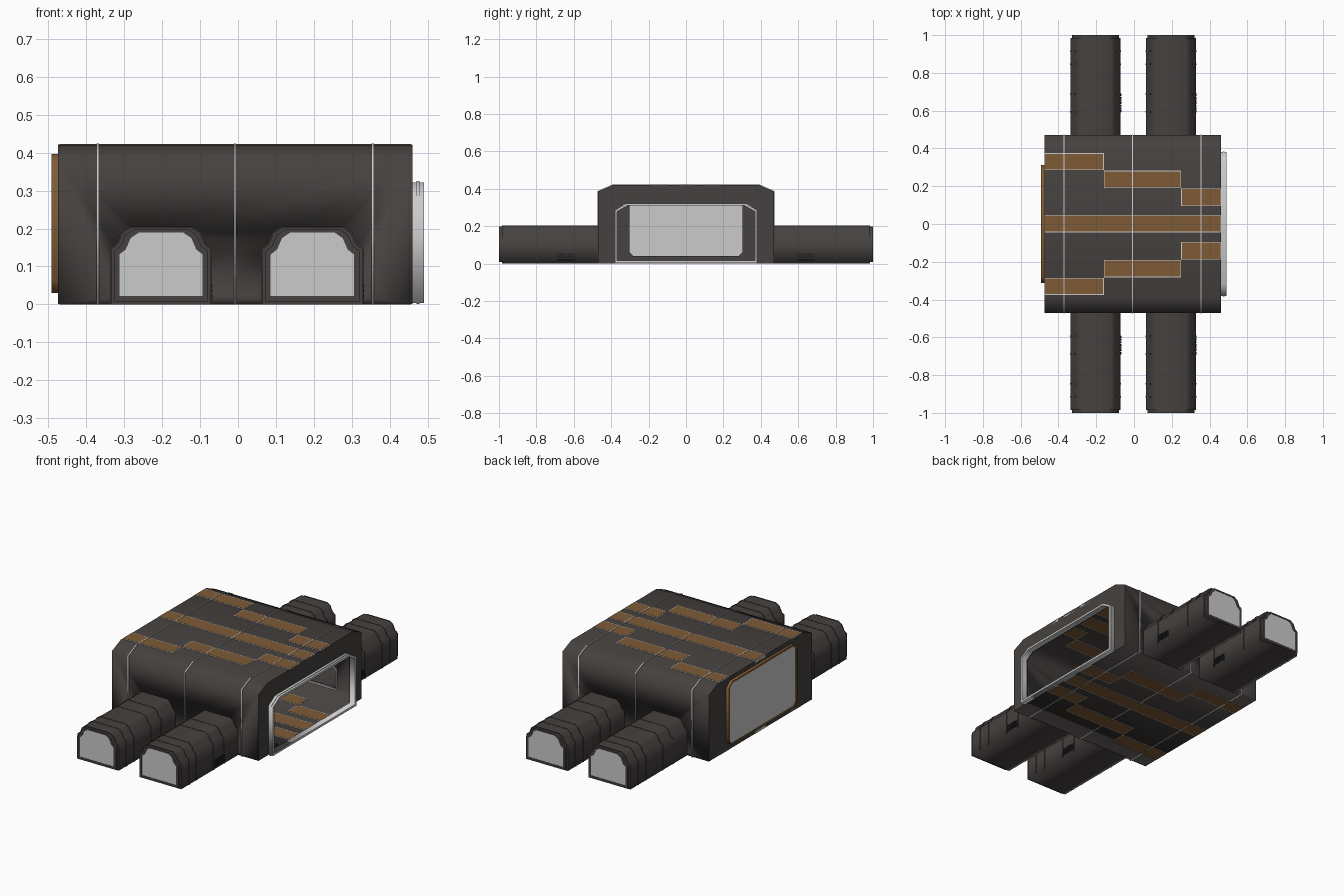
import bpy, bmesh, math

if "Cube" in bpy.data.objects:
    bpy.data.objects.remove(bpy.data.objects["Cube"])


def material(name, rgb):
    m = bpy.data.materials.new(name)
    m.diffuse_color = (*rgb, 1)
    m.use_nodes = True
    m.node_tree.nodes["Principled BSDF"].inputs["Base Color"].default_value = m.diffuse_color
    return m


DARK = material("dark_metal", (0.06, 0.053, 0.05))
ORANGE = material("orange_inlay", (0.21, 0.105, 0.037))
BLACK = material("black_vent", (0.015, 0.015, 0.015))


def mesh_object(name, bm, mat):
    bmesh.ops.remove_doubles(bm, verts=bm.verts, dist=1e-5)
    bmesh.ops.recalc_face_normals(bm, faces=bm.faces)
    me = bpy.data.meshes.new(name)
    bm.to_mesh(me)
    bm.free()
    if mat:
        me.materials.append(mat)
    ob = bpy.data.objects.new(name, me)
    bpy.context.collection.objects.link(ob)
    return ob


def prism(name, loops, a, b, axis, mat=None):
    """Extrude an outline (with optional hole outlines) from a to b along x or y."""
    cu = bpy.data.curves.new(name, 'CURVE')
    cu.dimensions = '2D'
    cu.fill_mode = 'BOTH'
    cu.extrude = abs(b - a) / 2
    for pts in loops:
        s = cu.splines.new('POLY')
        s.points.add(len(pts) - 1)
        for p, (u, v) in zip(s.points, pts):
            p.co = (u, v, 0, 1)
        s.use_cyclic_u = True
    tmp = bpy.data.objects.new(name + "_curve", cu)
    bpy.context.collection.objects.link(tmp)
    dg = bpy.context.evaluated_depsgraph_get()
    me = bpy.data.meshes.new_from_object(tmp.evaluated_get(dg))
    bpy.data.objects.remove(tmp)
    bm = bmesh.new()
    bm.from_mesh(me)
    ob = mesh_object(name, bm, mat)
    mid = (a + b) / 2
    if axis == 'x':
        ob.rotation_euler = (math.pi / 2, 0, math.pi / 2)
        ob.location.x = mid
    else:
        ob.rotation_euler = (math.pi / 2, 0, 0)
        ob.location.y = mid
    return ob


def boxes(name, items, mat=None):
    """Several boxes (x0, x1, y0, y1, z0, z1) in one object."""
    bm = bmesh.new()
    for x0, x1, y0, y1, z0, z1 in items:
        vs = bmesh.ops.create_cube(bm, size=1)['verts']
        for v in vs:
            v.co = (x1 if v.co.x > 0 else x0, y1 if v.co.y > 0 else y0, z1 if v.co.z > 0 else z0)
    return mesh_object(name, bm, mat)


def mirrored(half, c=0):
    return [(c + u, v) for u, v in half] + [(c - u, v) for u, v in reversed(half)]


def body_outline(d=0.0, bottom=0.002):
    return mirrored([(.47 + d, bottom), (.47 + d, .385 + d * .5), (.39 + d * .5, .42 + d)])


def door_outline(d=0.0):
    return mirrored([(.38 - d, .004 + d), (.38 - d, .285 - d * .5), (.32 - d * .5, .322 - d)])


def panel_outline(d=0.0):
    return mirrored([(.28, .03 + d), (.312 - d, .06), (.312 - d, .365), (.28, .396 - d)])


def leg_outline(c, d=0.0, bottom=None):
    bottom = max(d, 0) if bottom is None else bottom
    half = [(.132, 0), (.132, .145), (.115, .158), (.102, .188), (.08, .203)]
    return mirrored([(u - d, bottom if v == 0 else v - d * .6) for u, v in half], c)


X0, X1 = -.475, .46
LEGS = {"left": -.203, "right": .196}

# hollow body shell with doorways into the four arms
shell = prism("body_shell", [body_outline(), body_outline(-.012, .014)], X0, X1, 'x', DARK)
for c in LEGS.values():
    cut = prism("doorway_cutter", [leg_outline(c, .022)], -.6, .6, 'y')
    cut.hide_render = True
    mod = shell.modifiers.new("doorway", 'BOOLEAN')
    mod.object, mod.solver = cut, 'EXACT'
dg = bpy.context.evaluated_depsgraph_get()
cut_mesh = bpy.data.meshes.new_from_object(shell.evaluated_get(dg))
shell.modifiers.clear()
shell.data = cut_mesh
for ob in [o for o in bpy.data.objects if o.name.startswith("doorway_cutter")]:
    bpy.data.objects.remove(ob)

# end walls: open doorway at +x, closed panel at -x
prism("open_end_wall", [body_outline(), door_outline(.008)], X1 - .012, X1, 'x', DARK)
prism("panel_end_wall", [body_outline(), panel_outline(.01)], X0, X0 + .012, 'x', DARK)
prism("door_frame", [door_outline(), door_outline(.012)], X1 - .002, .49, 'x')
prism("door_frame_lip", [door_outline(-.003), door_outline(.01)], .47, .478, 'x')
prism("end_panel_rim", [panel_outline(), panel_outline(.01)], -.492, X0 + .002, 'x', ORANGE)
prism("end_panel", [panel_outline(.008)], -.488, -.478, 'x')

# thin ribs round the body
for i, x in enumerate((-.37, -.008, .355)):
    prism(f"body_rib_{i}", [body_outline(.004, .0), body_outline(-.003, .005)], x - .003, x + .003, 'x')

# stepped inlay stripes on roof and floor, showing inside and out
stripes = [(X0, X1, -.045, .048)]
for x0, x1, y0, y1 in ((X0, -.16, .285, .375), (-.16, .25, .19, .282), (.25, X1, .095, .188)):
    stripes += [(x0, x1, y0, y1), (x0, x1, -y1, -y0)]
e = .004
for part, lo, hi in (("roof", .4055, .4225), ("floor", 0, .0165)):
    boxes(part + "_stripes", [(a + e, b - e, c + e, d - e, lo, hi) for a, b, c, d in stripes], ORANGE)
    boxes(part + "_stripe_trim", [(*s, lo + .001, hi - .001) for s in stripes])

# four hollow arms, each with collar, end cap, bands and side vent
for side, c in LEGS.items():
    for end, s in (("front", -1), ("back", 1)):
        n = f"{end}_{side}_arm"
        prism(n, [leg_outline(c), leg_outline(c, .022)], s * .46, s * .985, 'y', DARK)
        prism(n + "_tip", [leg_outline(c, .008), leg_outline(c, .022)], s * .98, s * 1.0, 'y', DARK)
        prism(n + "_end_cap", [leg_outline(c, .02)], s * .988, s * .998, 'y')
        prism(n + "_door_trim", [leg_outline(c, .016), leg_outline(c, .024)], s * .452, s * .462, 'y')
        for i, y in enumerate((.595, .69, .845, .915)):
            prism(f"{n}_band_{i}", [leg_outline(c, -.003), leg_outline(c, .004)],
                  s * (y - .004), s * (y + .004), 'y', DARK)
        x = c + .132
        boxes(n + "_vent", [(x - .003, x + .004, s * .64 + k * .014 - .005, s * .64 + k * .014 + .005, z, z + .01)
                            for k in range(-3, 4) for z in (.016, .03, .044)], BLACK)
